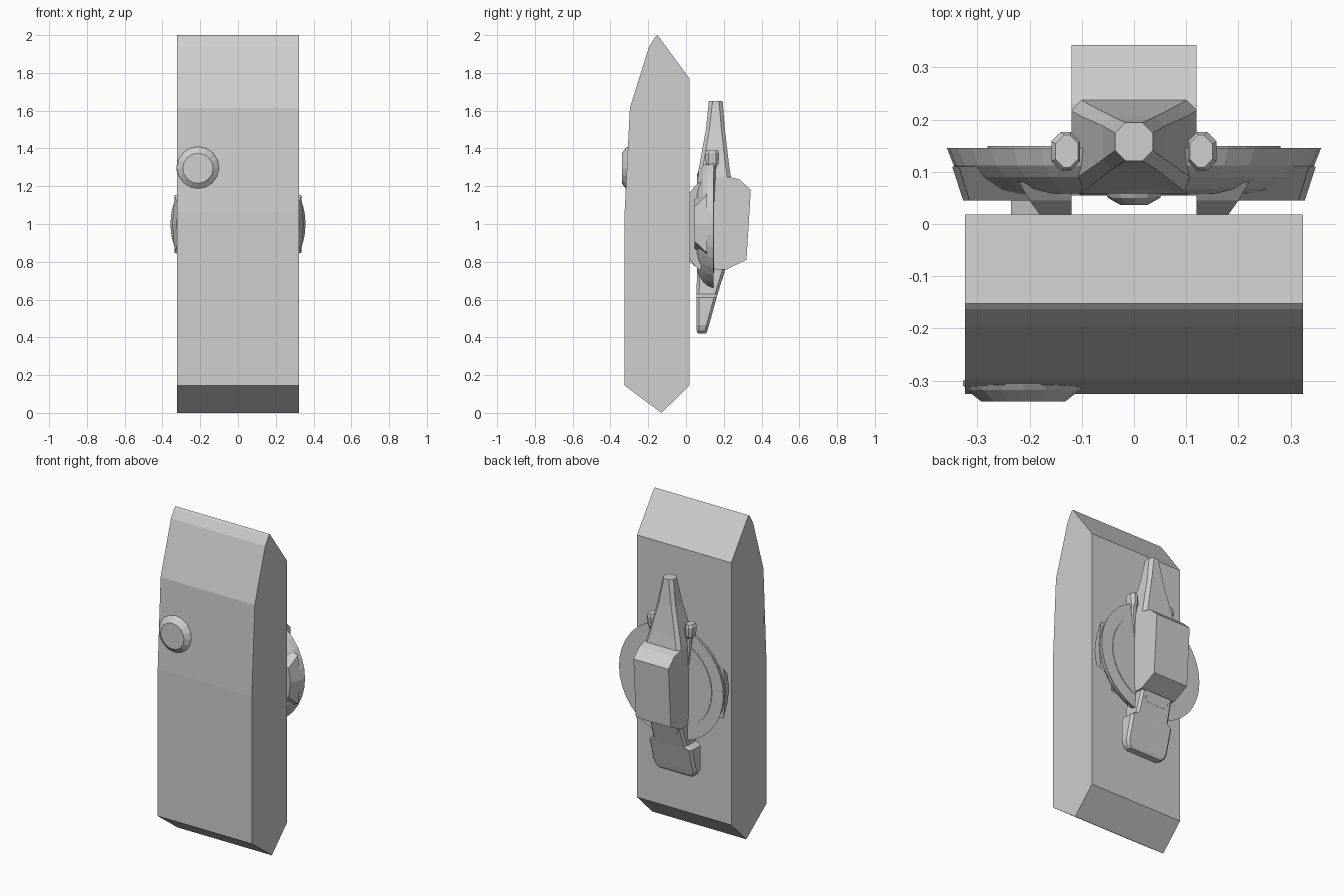
import bpy, bmesh, math

if "Cube" in bpy.data.objects:
    bpy.data.objects.remove(bpy.data.objects["Cube"])

grey = bpy.data.materials.new("light_grey")
grey.diffuse_color = (0.62, 0.62, 0.62, 1)
grey.use_nodes = True
grey.node_tree.nodes["Principled BSDF"].inputs["Base Color"].default_value = grey.diffuse_color


def loft(name, rings):
    """Skin a list of equal-length point rings and cap both ends."""
    bm = bmesh.new()
    vs = [[bm.verts.new(p) for p in r] for r in rings]
    n = len(vs[0])
    for a, b in zip(vs, vs[1:]):
        for i in range(n):
            j = (i + 1) % n
            bm.faces.new((a[i], a[j], b[j], b[i]))
    bm.faces.new(vs[0])
    bm.faces.new(vs[-1])
    bmesh.ops.recalc_face_normals(bm, faces=bm.faces)
    me = bpy.data.meshes.new(name)
    bm.to_mesh(me)
    bm.free()
    me.materials.append(grey)
    ob = bpy.data.objects.new(name, me)
    bpy.context.collection.objects.link(ob)
    return ob


def prism(name, profile, x0, x1):
    """Extrude a (y, z) profile along x."""
    return loft(name, [[(x, y, z) for y, z in profile] for x in (x0, x1)])


def turned(name, cx, cz, profile, n):
    """Lathe a (radius, y) profile around the y axis."""
    return loft(name, [[(cx + r * math.cos(math.tau * i / n), y,
                         cz + r * math.sin(math.tau * i / n)) for i in range(n)]
                       for r, y in profile])


def oct_ring(z, x0, x1, y0, y1, c):
    """Rectangle with chamfered corners at height z."""
    return [(x0 + c, y0, z), (x1 - c, y0, z), (x1, y0 + c, z), (x1, y1 - c, z),
            (x1 - c, y1, z), (x0 + c, y1, z), (x0, y1 - c, z), (x0, y0 + c, z)]


def tower(name, rows):
    return loft(name, [oct_ring(*r) for r in rows])


def mirrored(ob):
    m = ob.modifiers.new("mirror", 'MIRROR')
    m.use_axis[0] = True
    return ob


# large slab
prism("slab", [(-.13, 0), (.018, .145), (.018, 1.77), (-.14, 1.985), (-.152, 2),
               (-.163, 1.99), (-.195, 1.94), (-.297, 1.615), (-.325, 1.06),
               (-.325, .145)], -.323, .323)

# round knob on the slab front
turned("knob", -.212, 1.295, [(.115, -.30), (.115, -.308), (.108, -.318), (.08, -.34)], 16)

# dish behind the slab, with a raised back plate and a small front boss
turned("dish", 0, 1.0, [(.358, .145), (.345, .112), (.325, .09), (.29, .068), (.26, .058)], 36)
turned("dish_back_plate", 0, 1.0, [(.28, .14), (.28, .149)], 36)
turned("dish_boss", 0, .95, [(.06, .07), (.05, .05), (.025, .036)], 12)

# side pods and mounts on the dish front
mirrored(loft("dish_pod", [
    [(.20, y, 1 - h), (.335, y, 1 - h * .8), (.348, y, 1), (.335, y, 1 + h * .8),
     (.20, y, 1 + h)] if y > .08 else
    [(.20, y, 1 - h), (.315, y, 1 - h * .7), (.327, y, 1), (.315, y, 1 + h * .7),
     (.20, y, 1 + h)] for y, h in ((.11, .19), (.045, .13))]))
mirrored(loft("dish_mount", [
    [(.12, y, 1 - h), (x, y, 1 - h), (x, y, 1 + h * .9), (.12, y, 1 + h * .9)]
    for y, x, h in ((.08, .22, .25), (.045, .2, .22), (.017, .18, .18))]))
prism("left_tab", [(.018, .8), (.07, .76), (.07, .87), (.018, .86)], -.235, -.18)

# central body rising into a spire
tower("body_spire", [
    (.70, -.09, .09, .06, .19, .02), (.80, -.12, .12, .06, .22, .015),
    (1.25, -.12, .12, .06, .237, .02), (1.32, -.103, .103, .073, .227, .02),
    (1.50, -.06, .06, .105, .206, .018), (1.65, -.036, .036, .121, .194, .02)])

# box on the back of the body
prism("back_box", [(.15, 1.25), (.23, 1.25), (.285, 1.235), (.343, 1.18),
                   (.32, .81), (.215, .76), (.15, .76)], -.12, .12)

# tongue hanging below the body
tower("tongue", [
    (.42, -.115, .115, .063, .105, .01), (.435, -.135, .135, .057, .113, .012),
    (.465, -.147, .147, .055, .122, .014), (.61, -.147, .147, .055, .162, .014),
    (.63, -.115, .115, .055, .168, .014), (.78, -.11, .11, .06, .213, .014)])

# ears beside the spire
mirrored(tower("ear", [
    (1.12, .11, .128, .115, .15, .004), (1.30, .108, .145, .115, .158, .008),
    (1.32, .105, .152, .105, .172, .014), (1.375, .103, .158, .102, .176, .018),
    (1.39, .107, .15, .108, .17, .016)]))
